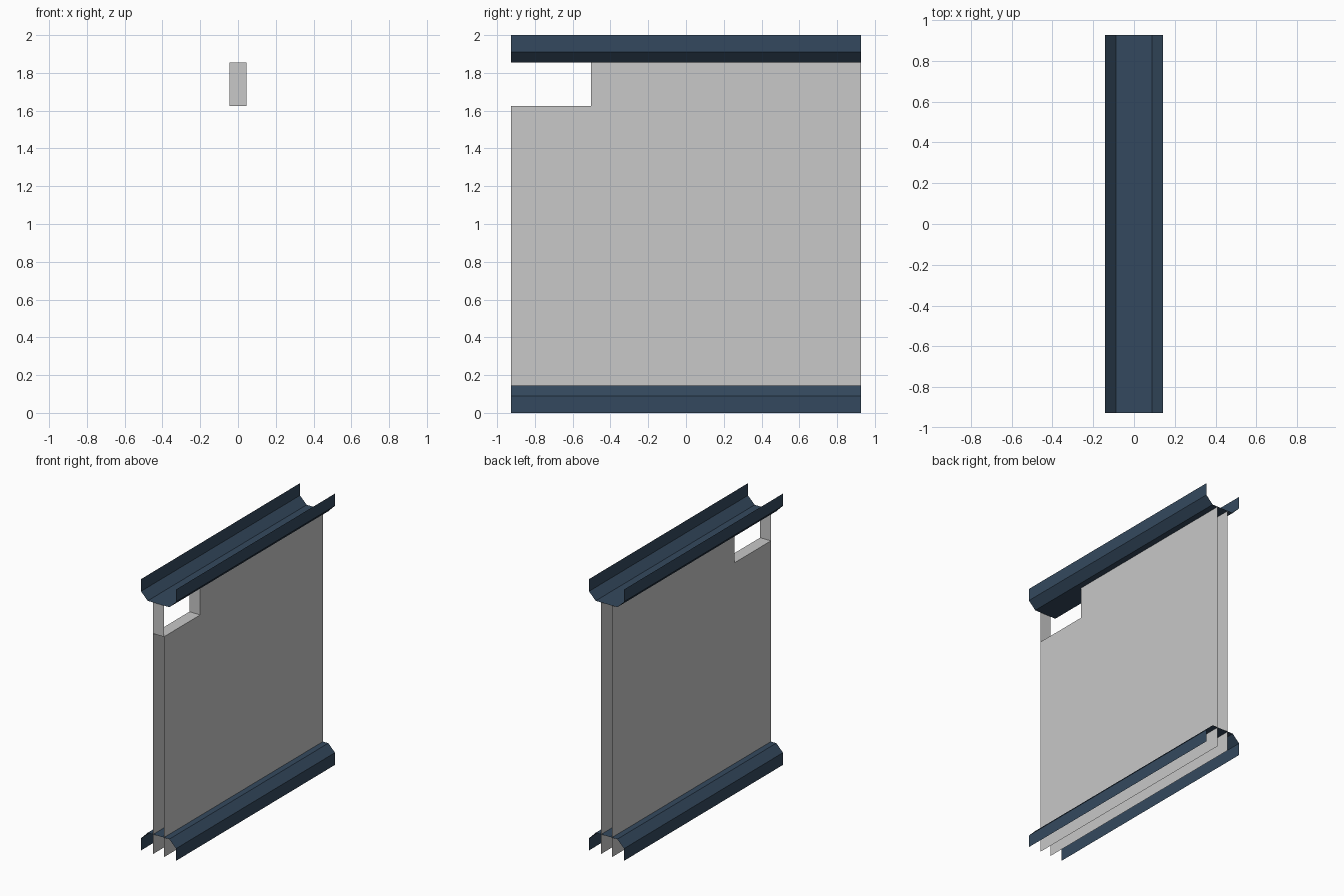
import bpy

if "Cube" in bpy.data.objects:
    bpy.data.objects.remove(bpy.data.objects["Cube"])

HALF_LEN = 0.926      # half length along y
HALF_WALL = 0.044     # half spacing between the two wall skins
RAIL_Z = 0.145        # rail depth
TOP = 2.0 - RAIL_Z    # underside of the upper rail
WIN_Y, WIN_Z = -0.503, 1.625


def material(name, rgb):
    m = bpy.data.materials.new(name)
    m.diffuse_color = (*rgb, 1.0)
    m.use_nodes = True
    m.node_tree.nodes["Principled BSDF"].inputs["Base Color"].default_value = m.diffuse_color
    return m


rail_mat = material("dark slate blue", (0.0343, 0.0666, 0.1119))
wall_mat = material("light grey", (0.578, 0.578, 0.578))


def add_mesh(name, verts, faces, mat):
    me = bpy.data.meshes.new(name)
    me.from_pydata(verts, [], faces)
    me.materials.append(mat)
    ob = bpy.data.objects.new(name, me)
    bpy.context.collection.objects.link(ob)
    return ob


def sweep(name, start, end, mat, flip=False):
    """Open sheet joining two copies of the same profile."""
    n = len(start)
    faces = [(i, i + 1, n + i + 1, n + i) for i in range(n - 1)]
    if flip:
        faces = [f[::-1] for f in faces]
    return add_mesh(name, start + end, faces, mat)


# Rails: open folded channels, the upper one mirrors the lower one
half = [(0.143, 0.0), (0.143, 0.09), (0.088, RAIL_Z)]
profile = [(-x, z) for x, z in half] + half[::-1]
for name, upper in (("lower_rail", False), ("upper_rail", True)):
    pts = [(x, 2.0 - z if upper else z) for x, z in profile]
    sweep(name,
          [(x, -HALF_LEN, z) for x, z in pts],
          [(x, HALF_LEN, z) for x, z in pts], rail_mat, flip=upper)

# Wall skins: two thin sheets with the window corner left out
outline = [(-HALF_LEN, 0), (HALF_LEN, 0), (HALF_LEN, TOP),
           (WIN_Y, TOP), (WIN_Y, WIN_Z), (-HALF_LEN, WIN_Z)]
for name, side in (("right_wall_skin", 1), ("left_wall_skin", -1)):
    add_mesh(name, [(side * HALF_WALL, y, z) for y, z in outline],
             [tuple(range(6))[::side]], wall_mat)

# Window lining: two jambs and a sill
lining = [(-HALF_LEN, TOP), (-HALF_LEN, WIN_Z), (WIN_Y, WIN_Z), (WIN_Y, TOP)]
sweep("window_lining",
      [(-HALF_WALL, y, z) for y, z in lining],
      [(HALF_WALL, y, z) for y, z in lining], wall_mat, flip=True)
